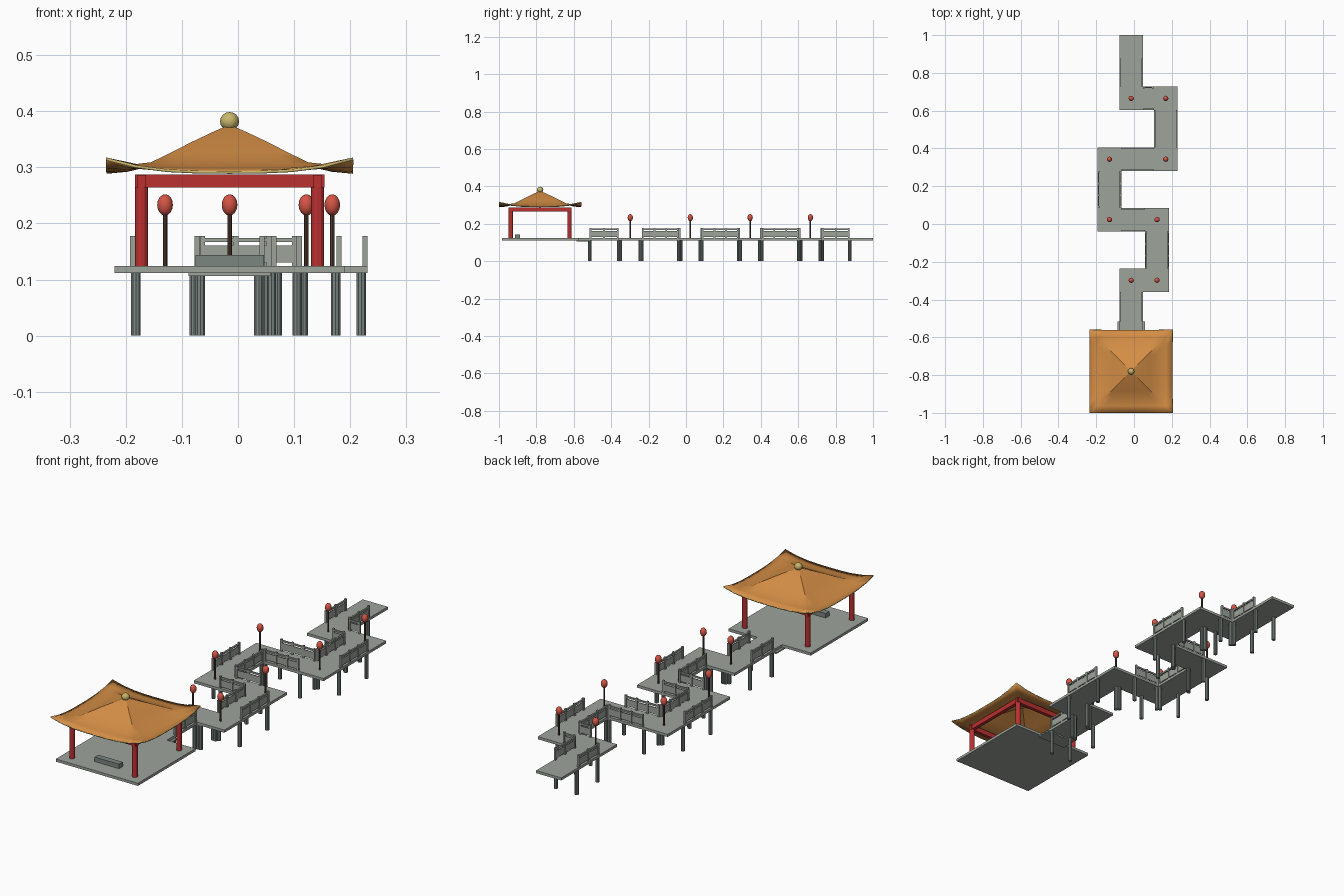
import bpy, bmesh, math
from mathutils import Vector, Matrix

if "Cube" in bpy.data.objects:
    bpy.data.objects.remove(bpy.data.objects["Cube"])

def mat(name, c):
    m = bpy.data.materials.new(name)
    m.diffuse_color = (*c, 1)
    m.use_nodes = True
    m.node_tree.nodes["Principled BSDF"].inputs["Base Color"].default_value = m.diffuse_color
    return m

STONE = mat("stone", (0.34, 0.37, 0.33))
PILE = mat("pile_stone", (0.20, 0.24, 0.22))
RED = mat("red_lacquer", (0.50, 0.03, 0.03))
TILE = mat("roof_tile", (0.66, 0.27, 0.06))
GOLD = mat("gold", (0.58, 0.47, 0.15))
WOOD = mat("dark_wood", (0.09, 0.05, 0.03))
PAPER = mat("lantern_red", (0.66, 0.09, 0.06))

def finish(bm, name, *mats, smooth=False):
    me = bpy.data.meshes.new(name)
    bm.to_mesh(me)
    bm.free()
    ob = bpy.data.objects.new(name, me)
    bpy.context.collection.objects.link(ob)
    for m in mats:
        me.materials.append(m)
    for p in me.polygons:
        p.use_smooth = smooth
    return ob

def box(bm, lo, hi):
    lo, hi = Vector(lo), Vector(hi)
    bmesh.ops.create_cube(bm, size=1, matrix=Matrix.Translation((lo + hi) / 2) @ Matrix.Diagonal((*(hi - lo), 1)))

def cyl(bm, x, y, z0, z1, r, n=10):
    bmesh.ops.create_cone(bm, cap_ends=True, segments=n, radius1=r, radius2=r, depth=z1 - z0,
                          matrix=Matrix.Translation((x, y, (z0 + z1) / 2)))

def ball(bm, x, y, z, r, rz):
    bmesh.ops.create_uvsphere(bm, u_segments=12, v_segments=8, radius=1,
                              matrix=Matrix.Translation((x, y, z)) @ Matrix.Diagonal((r, r, rz, 1)))

CX, CY = -0.015, -0.78
Z0, Z1 = 0.112, 0.124
H = 0.0625
path = [Vector(p) for p in [(CX, -0.578), (CX, -0.298), (0.122, -0.298), (0.122, 0.023), (-0.13, 0.023),
                            (-0.13, 0.343), (0.168, 0.343), (0.168, 0.665), (CX, 0.665), (CX, 1.0)]]

# zigzag deck: offset the centre line to both sides, then extrude
dirs = [(b - a).normalized() for a, b in zip(path, path[1:])]
perp = lambda d: Vector((-d.y, d.x))
offs = [perp(dirs[0])] + [perp(a) + perp(b) for a, b in zip(dirs, dirs[1:])] + [perp(dirs[-1])]
outline = [p + o * H for p, o in zip(path, offs)] + [p - o * H for p, o in zip(path, offs)][::-1]
bm = bmesh.new()
face = bm.faces.new([bm.verts.new((p.x, p.y, Z0)) for p in outline])
ext = bmesh.ops.extrude_face_region(bm, geom=[face])
bmesh.ops.translate(bm, vec=(0, 0, Z1 - Z0), verts=[v for v in ext["geom"] if isinstance(v, bmesh.types.BMVert)])
bmesh.ops.recalc_face_normals(bm, faces=bm.faces)
finish(bm, "zigzag_deck", STONE)

# railings and piles along every straight run
rails, piles = bmesh.new(), bmesh.new()

def bar(a, b, z0, z1, t):
    box(rails, (min(a.x, b.x) - t, min(a.y, b.y) - t, z0), (max(a.x, b.x) + t, max(a.y, b.y) + t, z1))

last = len(dirs) - 1
for i, d in enumerate(dirs):
    a = path[i] + d * H
    b = path[i + 1] - d * (H * 2 if i == last else H)
    length = (b - a).length
    for s in (-1, 1):
        for p in (a, b):
            q = p + perp(d) * s * 0.052
            cyl(piles, q.x, q.y, 0, Z0, 0.009)
        if length < 0.04:
            continue
        o = perp(d) * s * 0.058
        p0, p1 = a + o + d * 0.0045, b + o - d * 0.0045
        n = max(1, round(length / 0.065))
        for k in range(n + 1):
            q = p0.lerp(p1, k / n)
            bar(q, q, Z1, 0.178, 0.0045)
        bar(p0, p1, 0.167, 0.174, 0.0035)
        bar(p0, p1, 0.130, 0.161, 0.002)
finish(rails, "railings", STONE)
finish(piles, "piles", PILE)

# lanterns on poles at each bend
poles, lamps = bmesh.new(), bmesh.new()
for p in path[1:-1]:
    cyl(poles, p.x, p.y, Z1, 0.218, 0.004, 8)
    ball(lamps, p.x, p.y, 0.233, 0.014, 0.019)
finish(poles, "lantern_poles", WOOD)
finish(lamps, "lanterns", PAPER, smooth=True)

# pavilion floor, landing and bench
bm = bmesh.new()
box(bm, (CX - 0.205, CY - 0.205, Z0), (CX + 0.205, CY + 0.205, Z1))
finish(bm, "pavilion_floor", STONE)
bm = bmesh.new()
box(bm, (CX - 0.073, -0.585, 0.106), (CX + 0.073, -0.517, Z0))
finish(bm, "landing_slab", STONE)
bm = bmesh.new()
box(bm, (CX - 0.061, -0.914, Z1), (CX + 0.061, -0.887, 0.144))
finish(bm, "bench", PILE)

# columns and ring beams
C = 0.157
bm = bmesh.new()
for sx in (-1, 1):
    for sy in (-1, 1):
        cyl(bm, CX + sx * C, CY + sy * C, Z1, 0.282, 0.0115, 12)
finish(bm, "columns", RED, smooth=False)
bm = bmesh.new()
B, T = C + 0.012, 0.008
for s in (-1, 1):
    box(bm, (CX - B, CY + s * C - T, 0.264), (CX + B, CY + s * C + T, 0.287))
    box(bm, (CX + s * C - T, CY - B, 0.2645), (CX + s * C + T, CY + B, 0.2865))
finish(bm, "beams", RED)

# swept roof: square rings with lifted corners, (radius, mid height, corner lift)
rings = [(0.03, 0.363, 0), (0.07, 0.344, 0), (0.105, 0.325, 0.001), (0.14, 0.307, 0.002),
         (0.183, 0.297, 0.007), (0.22, 0.2935, 0.024)]
N = 8
bm = bmesh.new()
apex = bm.verts.new((CX, CY, 0.376))
prev = None
for r, z, lift in rings:
    loop = []
    for side in range(4):
        rot = Matrix.Rotation(side * math.pi / 2, 3, 'Z')
        for k in range(N):
            u = 2 * k / N - 1
            v = rot @ Vector((u * r, -r, z + lift * abs(u) ** 3))
            loop.append(bm.verts.new(v + Vector((CX, CY, 0))))
    m = len(loop)
    for k in range(m):
        j = (k + 1) % m
        bm.faces.new([apex, loop[k], loop[j]] if prev is None else [prev[k], loop[k], loop[j], prev[j]])
    prev = loop
roof = finish(bm, "roof", TILE, GOLD)
sol = roof.modifiers.new("thickness", 'SOLIDIFY')
sol.thickness = 0.005
sol.offset = -1
sol.material_offset_rim = 1
bpy.context.view_layer.objects.active = roof
roof.select_set(True)
bpy.ops.object.shade_smooth_by_angle(angle=math.radians(25))

# finial
bm = bmesh.new()
ball(bm, CX, CY, 0.382, 0.017, 0.0165)
finish(bm, "roof_finial", GOLD, smooth=True)
